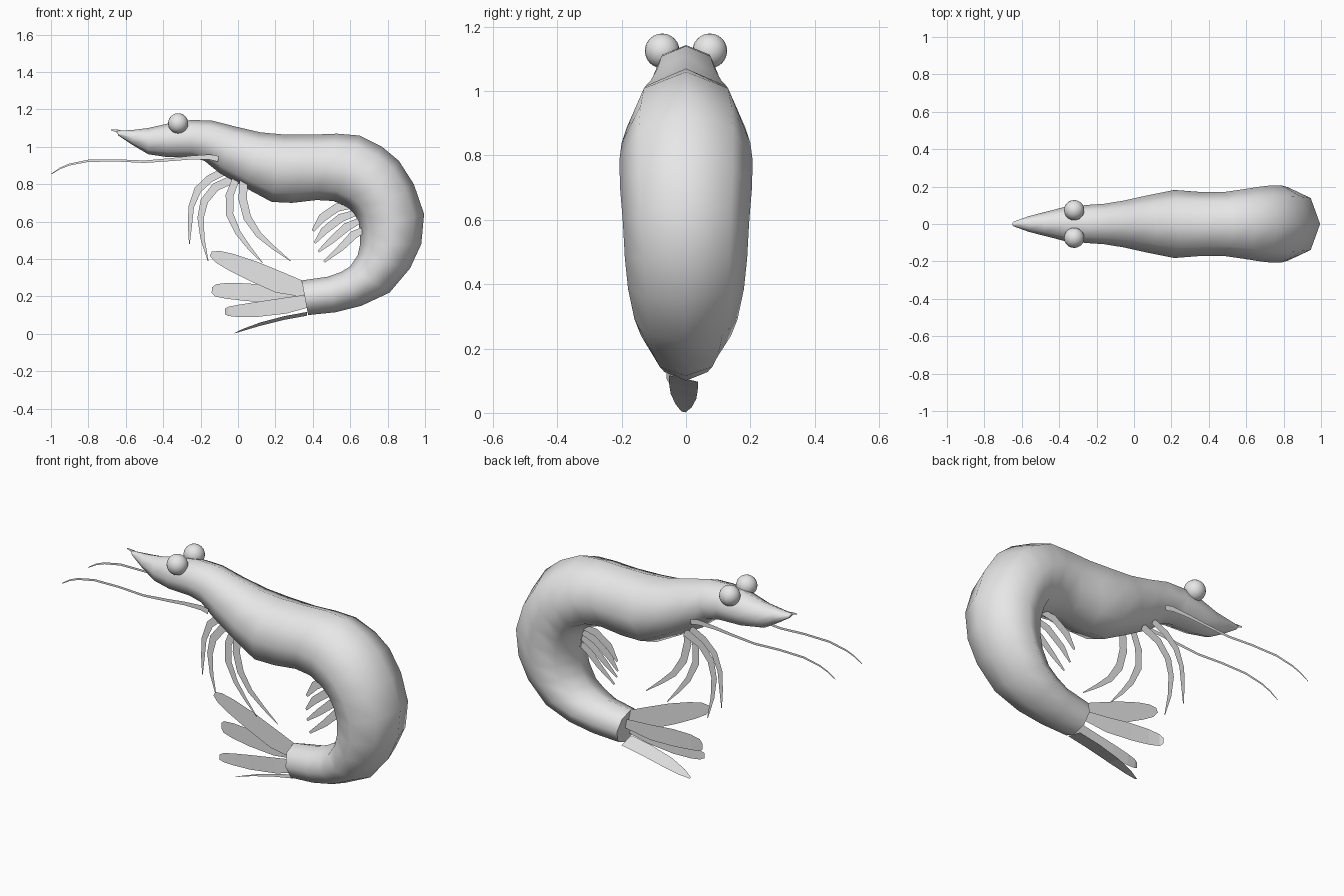
import bpy, bmesh, math
from mathutils import Vector

grey = bpy.data.materials.new("plain grey")
grey.diffuse_color = (0.8, 0.8, 0.8, 1)


def make(name, verts, faces, smooth=False):
    me = bpy.data.meshes.new(name)
    me.from_pydata(verts, [], faces)
    me.materials.append(grey)
    me.polygons.foreach_set("use_smooth", [smooth] * len(me.polygons))
    ob = bpy.data.objects.new(name, me)
    bpy.context.collection.objects.link(ob)
    return ob


def ribbon(name, pts, y0, y1):
    """Flat card in the xz plane; pts are (x, z, full width), y runs y0 to y1."""
    verts, faces = [], []
    n = len(pts)
    for k, (x, z, w) in enumerate(pts):
        a, b = pts[max(k - 1, 0)], pts[min(k + 1, n - 1)]
        d = Vector((b[0] - a[0], b[1] - a[1])).normalized() * (w / 2)
        y = y0 + (y1 - y0) * k / (n - 1)
        verts += [(x - d.y, y, z + d.x), (x + d.y, y, z - d.x)]
        if k:
            faces.append((2 * k - 2, 2 * k - 1, 2 * k + 1, 2 * k))
    return make(name, verts, faces)


# Body: eight-sided rings given by back point, belly point and half width
rings = [
    (-.65, 1.085, -.64, 1.06, .012), (-.56, 1.09, -.565, 1.01, .042),
    (-.48, 1.10, -.48, .96, .063), (-.37, 1.125, -.38, .945, .09),
    (-.25, 1.143, -.25, .943, .102), (-.14, 1.14, -.18, .925, .108),
    (-.01, 1.107, -.10, .86, .125), (.12, 1.077, .04, .78, .155),
    (.25, 1.065, .18, .705, .182), (.40, 1.065, .29, .70, .172),
    (.53, 1.07, .42, .715, .170), (.65, 1.06, .51, .71, .185),
    (.77, 1.00, .58, .68, .20), (.86, .925, .62, .645, .207),
    (.94, .80, .643, .60, .205), (.995, .64, .653, .54, .196),
    (.98, .48, .653, .48, .19), (.92, .35, .64, .42, .18),
    (.81, .22, .60, .36, .16), (.66, .15, .55, .33, .14),
    (.52, .115, .48, .305, .115), (.375, .10, .34, .285, .095)]
S = 8
verts, faces = [], []
for r, (ox, oz, ix, iz, w) in enumerate(rings):
    o, i = Vector((ox, 0, oz)), Vector((ix, 0, iz))
    for s in range(S):
        a = 2 * math.pi * s / S
        verts.append((o + i) / 2 + (o - i) / 2 * math.cos(a) + Vector((0, w * math.sin(a), 0)))
        if r:
            p, q = (r - 1) * S, r * S
            faces.append((p + s, p + (s + 1) % S, q + (s + 1) % S, q + s))
# separate end caps keep the rim crisp
for start in (0, (len(rings) - 1) * S):
    base = len(verts)
    verts += [verts[start + s].copy() for s in range(S)]
    faces.append(tuple(base + s for s in range(S)) if start == 0
                 else tuple(base + s for s in reversed(range(S))))
body = make("body", verts, faces, True)
bm = bmesh.new()
bm.from_mesh(body.data)
bmesh.ops.recalc_face_normals(bm, faces=bm.faces[:])
bm.to_mesh(body.data)
bm.free()

# Beak tip
ribbon("beak_tip", [(-.63, 1.08, .02), (-.66, 1.087, .012), (-.68, 1.09, .006)], 0, 0)

# Eyes and antennae on both sides
feeler = [(-.105, .935, .03), (-.15, .945, .028), (-.25, .942, .02), (-.35, .932, .016),
          (-.5, .92, .013), (-.65, .927, .012), (-.8, .925, .012), (-.9, .905, .01),
          (-.95, .885, .008), (-.998, .855, .004)]
for side, label in ((-1, "front"), (1, "back")):
    bpy.ops.mesh.primitive_uv_sphere_add(segments=20, ring_count=12, radius=.054,
                                         location=(-.32, side * .074, 1.125))
    eye = bpy.context.object
    eye.name = label + "_eye"
    eye.data.materials.append(grey)
    bpy.ops.object.shade_smooth()
    ribbon(label + "_antenna", feeler, side * .11, side * .115)

# Walking legs: flat bent cards, spread across the belly
legs = [
    ([(-.07, .87, .04), (-.15, .83, .042), (-.215, .77, .04), (-.25, .68, .03),
      (-.257, .58, .022), (-.26, .48, .004)], .06),
    ([(-.02, .83, .045), (-.12, .785, .045), (-.18, .71, .042), (-.20, .62, .034),
      (-.19, .51, .022), (-.16, .39, .004)], .04),
    ([(-.01, .83, .04), (-.045, .74, .042), (-.045, .64, .04), (.0, .54, .03),
      (.06, .46, .02), (.13, .38, .004)], -.02),
    ([(.03, .82, .045), (.025, .72, .045), (.05, .62, .042), (.11, .53, .032),
      (.19, .46, .02), (.28, .39, .004)], -.05)]
for k, (pts, y) in enumerate(legs):
    ribbon(f"walking_leg_{k + 1}", pts, y, y)

# Swimming legs under the curled abdomen
swimmers = [
    [(.63, .69, .03), (.53, .675, .045), (.45, .62, .045), (.40, .55, .015)],
    [(.64, .65, .03), (.55, .62, .045), (.46, .55, .04), (.41, .485, .012)],
    [(.66, .61, .03), (.58, .57, .045), (.50, .50, .035), (.43, .44, .012)],
    [(.68, .56, .03), (.62, .53, .045), (.55, .46, .035), (.46, .385, .012)]]
for k, pts in enumerate(swimmers):
    y = .03 - .02 * k
    ribbon(f"swimming_leg_{k + 1}", pts, y, y)

# Tail fan: three upright blades and one lying blade
ribbon("tail_blade_top", [(.36, .235, .08), (.22, .275, .115), (.08, .335, .11), (-.04, .385, .09),
                          (-.11, .413, .065), (-.145, .428, .025)], 0, 0)
ribbon("tail_blade_back", [(.36, .215, .05), (.2, .21, .085), (.05, .222, .095), (-.06, .23, .085),
                           (-.12, .232, .065), (-.14, .233, .03)], .02, .055)
ribbon("tail_blade_front", [(.37, .175, .07), (.25, .15, .085), (.1, .13, .08), (0, .122, .065),
                            (-.05, .12, .05), (-.07, .12, .03)], -.03, -.06)
low = [(.37, .107, .045), (.25, .085, .045), (.12, .052, .04), (.03, .022, .025), (-.02, .003, .006)]
verts, faces = [], []
for k, (x, z, w) in enumerate(low):
    lift = w * .22
    verts += [(x, -.008 - w, z + lift), (x, -.008 + w, z - lift)]
    if k:
        faces.append((2 * k - 2, 2 * k - 1, 2 * k + 1, 2 * k))
make("tail_blade_bottom", verts, faces)
